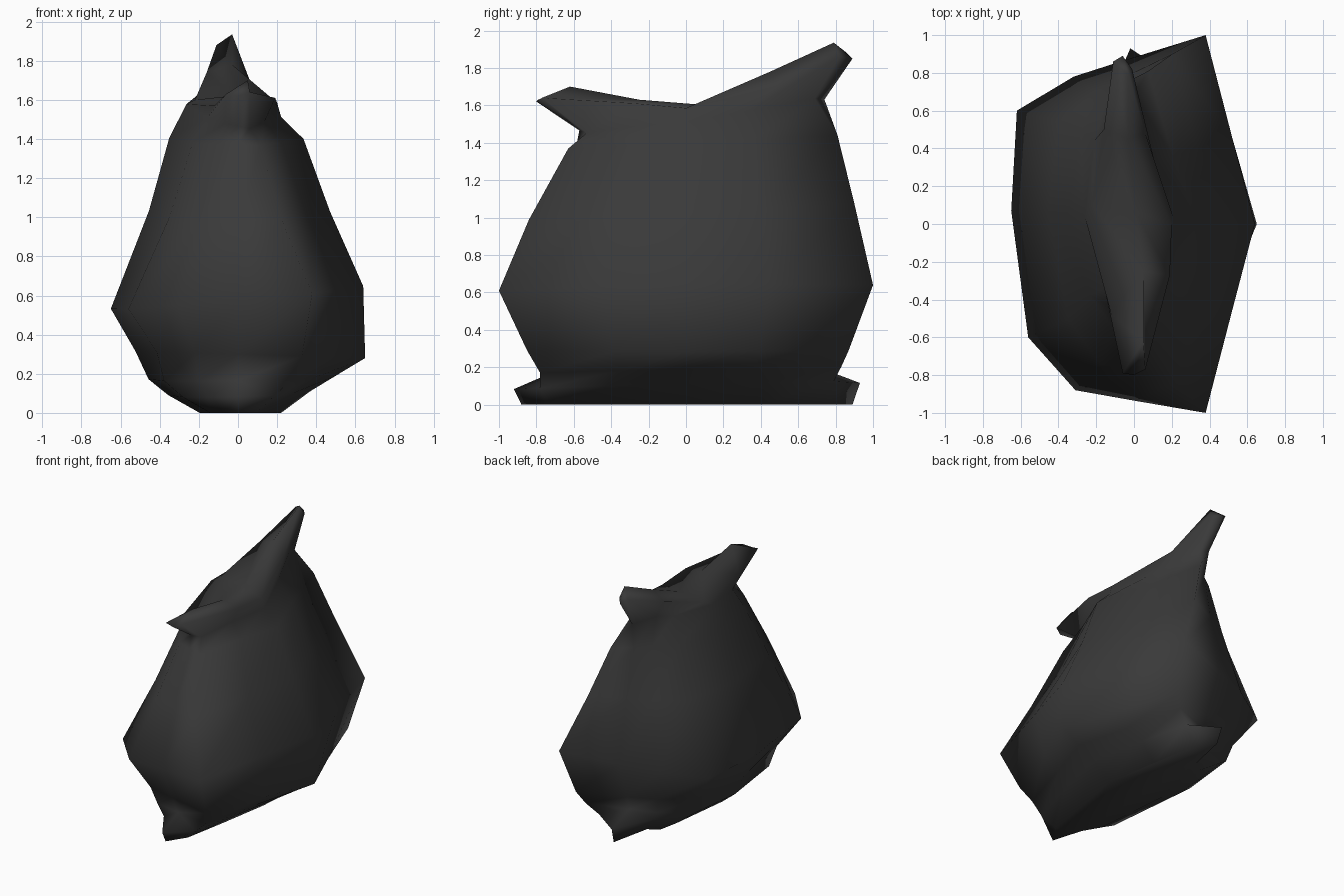
import bpy, bmesh
from mathutils import Vector

cube = bpy.data.objects.get("Cube")
if cube:
    bpy.data.objects.remove(cube)

mat = bpy.data.materials.new("dark grey plastic")
mat.use_nodes = True
colour = (0.042, 0.042, 0.042, 1)
mat.diffuse_color = colour
mat.node_tree.nodes["Principled BSDF"].inputs["Base Color"].default_value = colour

# Outline of the bag at its widest, counter-clockwise from the front centre
outline = [(0, -.935), (.385, -1), (.53, -.45), (.65, 0), (.53, .45), (.385, 1),
           (-.04, .87), (-.32, .78), (-.62, .6), (-.65, .07), (-.56, -.6), (-.31, -.88)]
HALF_WIDTH = .65
FRONT, BACK = 0, 6
CORNERS = (1, 5, 7, 11)

# Levels: height, left and right reach, front and back reach,
# tilt along x and y, narrowing towards both ends, sideways lean of the back
levels = [
    (0, .2, .22, .88, .89, 0, 0, .3, 0),
    (.1, .36, .37, .92, .93, .03, .02, .15, 0),
    (.18, .46, .5, .78, .83, .02, .02, .08, 0),
    (.3, .53, .65, .85, .87, -.03, 0, .15, 0),
    (.59, .65, .64, 1, 1, .09, .015, 0, 0),
    (1.03, .46, .47, .84, .9, 0, .05, .2, -.02),
    (1.4, .36, .335, .63, .81, 0, .05, .42, -.04),
    (1.54, .27, .22, .57, .74, -.12, .14, .55, -.06),
]

# Rim pulled into a tied corner at the front and a taller one at the back
rim = [(0, -.8, 1.62), (.06, -.77, 1.64), (.19, -.27, 1.61), (.2, 0, 1.585),
       (.06, .48, 1.7), (-.01, .82, 1.86), (-.06, .89, 1.85), (-.11, .86, 1.88),
       (-.16, .5, 1.74), (-.22, .1, 1.6), (-.12, -.48, 1.57), (-.06, -.79, 1.63)]

# Fold line that closes the top, and the fold point each rim corner meets
fold = [(.05, -.62, 1.7), (.05, -.25, 1.63), (.01, .06, 1.605),
        (-.03, .45, 1.78), (-.03, .79, 1.935)]
meets = [0, 0, 1, 2, 3, 4, 4, 4, 3, 2, 1, 0]


def level_ring(z, left, right, front, back, tilt_x, tilt_y, narrowing, lean):
    ring = []
    for x, y in outline:
        px = x / HALF_WIDTH * (right if x > 0 else left) * (1 - narrowing * abs(y))
        py = y * (back if y > 0 else front)
        pz = z + tilt_x * px + tilt_y * py
        ring.append(Vector((px + lean * max(y, 0), py, pz)))
    return ring


rings = [level_ring(*level) for level in levels]
# Pinch the bottom seam and the neck to a point at the centre of both ends
for index, shrink in ((0, .84), (1, .85), (-1, .93)):
    ring = rings[index]
    ring[FRONT].y = -levels[index][3]
    ring[BACK].y = levels[index][4]
    for i in CORNERS:
        ring[i].y *= shrink
rings += [rim, [fold[i] for i in meets]]

# Skin the rings into one closed sack
bm = bmesh.new()
loops = [[bm.verts.new(p) for p in ring] for ring in rings]
count = len(outline)
for low, high in zip(loops, loops[1:]):
    for i in range(count):
        j = (i + 1) % count
        bm.faces.new((low[i], low[j], high[j], high[i]))
bm.faces.new(loops[0][::-1])
bmesh.ops.remove_doubles(bm, verts=bm.verts, dist=.001)
bmesh.ops.recalc_face_normals(bm, faces=bm.faces)
for face in bm.faces:
    face.smooth = True

mesh = bpy.data.meshes.new("tied_bag")
bm.to_mesh(mesh)
bm.free()
mesh.materials.append(mat)
bag = bpy.data.objects.new("tied_bag", mesh)
bpy.context.collection.objects.link(bag)
